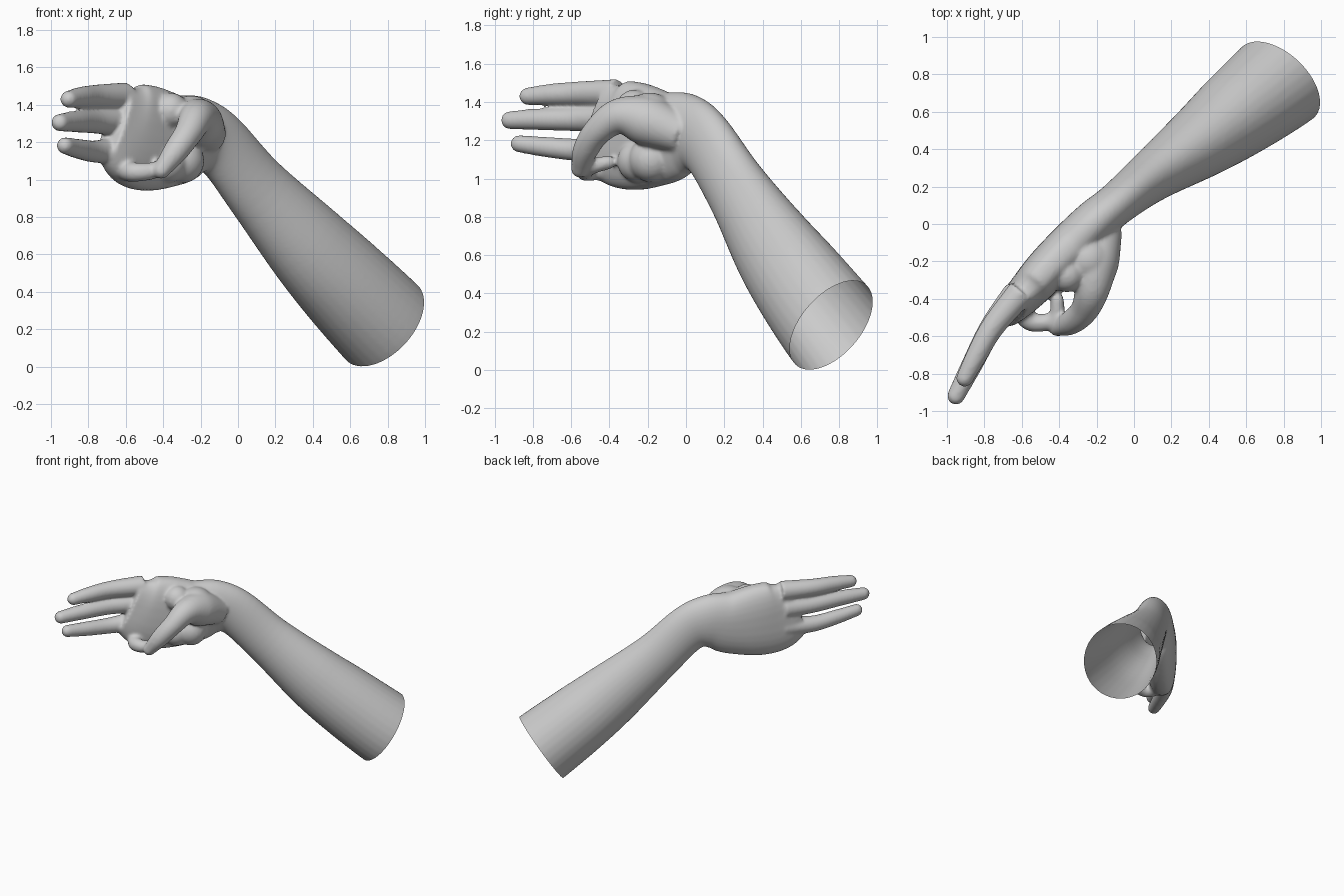
import bpy, bmesh, math
from mathutils import Vector

if "Cube" in bpy.data.objects:
    bpy.data.objects.remove(bpy.data.objects["Cube"])

SIDES = 32
bm = bmesh.new()


def spline(pts, steps=6):
    """Catmull-Rom through rows of numbers (position + radii)."""
    rows = [Vector(p) for p in pts]
    rows = [2 * rows[0] - rows[1]] + rows + [2 * rows[-1] - rows[-2]]
    out = []
    for i in range(1, len(rows) - 2):
        a, b, c, d = rows[i - 1:i + 3]
        for s in range(steps):
            t = s / steps
            out.append(0.5 * (2 * b + (c - a) * t + (2 * a - 5 * b + 4 * c - d) * t * t
                              + (3 * b - a - 3 * c + d) * t ** 3))
    return out + [rows[-2]]


def loft(pts):
    """Closed tube; each row is x, y, z, half width, half height, squareness exponent."""
    rows = spline(pts)
    pos = [r.to_3d() if len(r) == 3 else Vector(r[:3]) for r in rows]
    rings = []
    for i, r in enumerate(rows):
        t = (pos[min(i + 1, len(pos) - 1)] - pos[max(i - 1, 0)]).normalized()
        v = (Vector((0, 0, 1)) - t * t.z).normalized()
        h = t.cross(v)
        ring = []
        for k in range(SIDES):
            a = 2 * math.pi * k / SIDES
            c, s = math.cos(a), math.sin(a)
            c = math.copysign(abs(c) ** r[5], c)
            s = math.copysign(abs(s) ** r[5], s)
            ring.append(bm.verts.new(pos[i] + h * c * r[3] + v * s * r[4]))
        rings.append(ring)
    for a, b in zip(rings, rings[1:]):
        for k in range(SIDES):
            bm.faces.new((a[k], a[(k + 1) % SIDES], b[(k + 1) % SIDES], b[k]))
    bm.faces.new(rings[0][::-1])
    bm.faces.new(rings[-1])


def digit(pts):
    """Round finger with a ball at the tip; rows are x, y, z, radius."""
    loft([(x, y, z, r, r, 1) for x, y, z, r in pts])
    x, y, z, r = pts[-1]
    ball = bmesh.ops.create_uvsphere(bm, u_segments=24, v_segments=14, radius=r)
    bmesh.ops.translate(bm, verts=ball["verts"], vec=(x, y, z))


# forearm, wrist and palm
loft([(0.89, 0.87, 0.11, 0.28, 0.28, 1),
      (0.77, 0.76, 0.235, 0.27, 0.28, 1),
      (0.56, 0.595, 0.45, 0.24, 0.265, 1),
      (0.37, 0.45, 0.65, 0.2, 0.24, 1),
      (0.10, 0.26, 0.95, 0.14, 0.19, 1),
      (-0.09, 0.11, 1.18, 0.115, 0.18, 1),
      (-0.21, 0.01, 1.235, 0.12, 0.21, 0.95),
      (-0.33, -0.11, 1.215, 0.125, 0.245, 0.85),
      (-0.46, -0.24, 1.22, 0.12, 0.28, 0.8),
      (-0.57, -0.36, 1.24, 0.105, 0.275, 0.75),
      (-0.66, -0.46, 1.30, 0.075, 0.21, 0.75)])

# three straight fingers
digit([(-0.60, -0.36, 1.445, 0.075), (-0.755, -0.55, 1.445, 0.063),
       (-0.84, -0.70, 1.44, 0.056), (-0.905, -0.825, 1.43, 0.046)])
digit([(-0.62, -0.37, 1.31, 0.08), (-0.76, -0.55, 1.31, 0.064),
       (-0.865, -0.75, 1.31, 0.057), (-0.952, -0.92, 1.305, 0.047)])
digit([(-0.62, -0.37, 1.16, 0.075), (-0.76, -0.55, 1.15, 0.06),
       (-0.855, -0.73, 1.165, 0.053), (-0.925, -0.872, 1.182, 0.045)])

# curled little finger
digit([(-0.54, -0.33, 1.05, 0.075), (-0.59, -0.45, 1.05, 0.06),
       (-0.555, -0.52, 1.04, 0.052), (-0.47, -0.525, 1.045, 0.046),
       (-0.415, -0.49, 1.065, 0.042), (-0.41, -0.405, 1.085, 0.036)])

# thumb bending over the palm
digit([(-0.16, -0.02, 1.23, 0.10), (-0.21, -0.20, 1.30, 0.13),
       (-0.225, -0.35, 1.325, 0.095), (-0.265, -0.46, 1.25, 0.075),
       (-0.335, -0.525, 1.15, 0.066), (-0.41, -0.555, 1.05, 0.046)])

# pads on the palm: thumb root, little finger heel, web to the index finger
for x, y, z, r in ((-0.25, -0.19, 1.31, 0.14), (-0.3, -0.18, 1.1, 0.12),
                   (-0.38, -0.25, 1.09, 0.11), (-0.36, -0.27, 1.37, 0.095)):
    pad = bmesh.ops.create_uvsphere(bm, u_segments=24, v_segments=14, radius=r)
    bmesh.ops.translate(bm, verts=pad["verts"], vec=(x, y, z))

bmesh.ops.recalc_face_normals(bm, faces=bm.faces)
mesh = bpy.data.meshes.new("hand_and_forearm")
bm.to_mesh(mesh)
bm.free()
hand = bpy.data.objects.new("hand_and_forearm", mesh)
bpy.context.collection.objects.link(hand)
bpy.context.view_layer.objects.active = hand
hand.select_set(True)

# fuse the parts into one skin
fuse = hand.modifiers.new("fuse", 'REMESH')
fuse.mode = 'VOXEL'
fuse.voxel_size = 0.011
soft = hand.modifiers.new("soften", 'SMOOTH')
soft.factor = 0.5
soft.iterations = 8
for m in ("fuse", "soften"):
    bpy.ops.object.modifier_apply(modifier=m)

# cut the forearm open at the elbow end
bm = bmesh.new()
bm.from_mesh(hand.data)
bmesh.ops.bisect_plane(bm, geom=bm.verts[:] + bm.edges[:] + bm.faces[:],
                       plane_co=(0.77, 0.76, 0.235), plane_no=(0.56, 0.6, -0.55),
                       clear_outer=True)
bm.to_mesh(hand.data)
bm.free()
bpy.ops.object.shade_smooth()
